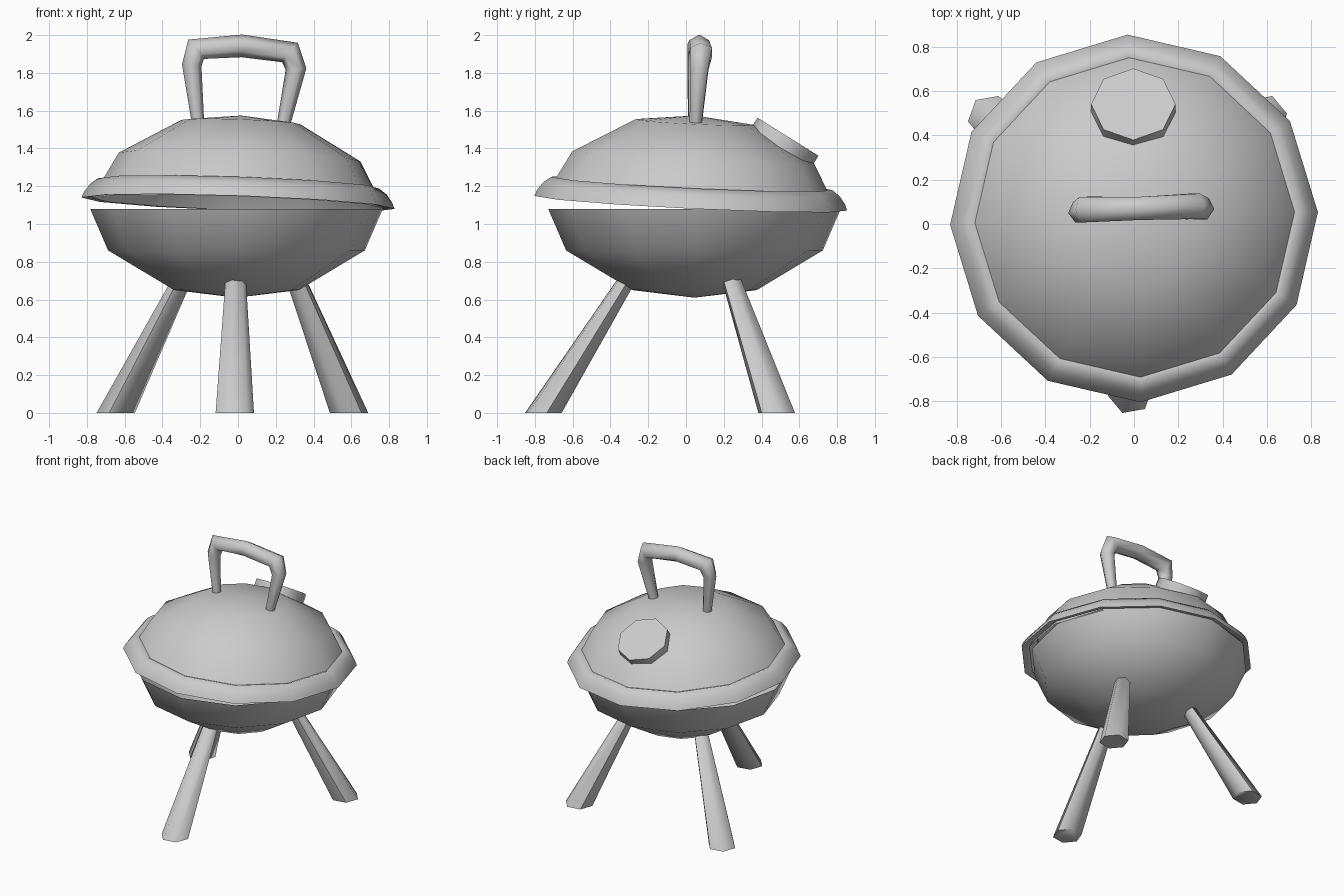
import bpy, bmesh
from math import sin, cos, pi, radians
from mathutils import Vector, Matrix

if "Cube" in bpy.data.objects:
    bpy.data.objects.remove(bpy.data.objects["Cube"])

UP = Vector((0, 0, 1))


def place(origin, normal=UP):
    """Matrix that puts the local z axis along normal at origin."""
    rot = UP.rotation_difference(Vector(normal)).to_matrix().to_4x4()
    return Matrix.Translation(origin) @ rot


def loft(name, rings, sides, matrix, turn=0.0, cap_start=False, cap_end=False):
    """Skin n-sided rings given as (x, y, z, radius); radius 0 makes a pole."""
    bm = bmesh.new()
    loops = []
    for x, y, z, r in rings:
        if r == 0:
            loops.append([bm.verts.new((x, y, z))])
        else:
            loops.append([bm.verts.new((x + r * cos(turn + 2 * pi * i / sides),
                                        y + r * sin(turn + 2 * pi * i / sides), z))
                          for i in range(sides)])
    for a, b in zip(loops, loops[1:]):
        for i in range(sides):
            j = (i + 1) % sides
            if len(b) == 1:
                bm.faces.new((a[i], a[j], b[0]))
            else:
                bm.faces.new((a[i], a[j], b[j], b[i]))
    if cap_start:
        bm.faces.new(loops[0])
    if cap_end:
        bm.faces.new(loops[-1])
    bmesh.ops.recalc_face_normals(bm, faces=bm.faces)
    bm.transform(matrix)
    mesh = bpy.data.meshes.new(name)
    bm.to_mesh(mesh)
    bm.free()
    finish(name, mesh)


def finish(name, mesh):
    mesh.shade_smooth()
    mesh.set_sharp_from_angle(angle=radians(65))
    obj = bpy.data.objects.new(name, mesh)
    bpy.context.collection.objects.link(obj)


def lathe(name, profile, matrix):
    loft(name, [(0, 0, z, r) for r, z in profile], 12, matrix, radians(2))


# Open bowl
lathe("bowl", [(0.775, 1.08), (0.68, 0.86), (0.33, 0.65), (0, 0.61)],
      place((-0.008, 0.045, 0)))

# Slightly tilted lid: dome and flared rim
lid = place((0, 0.025, 1.11), (0.035, 0.048, 1))
lathe("lid_dome", [(0.775, 0), (0.64, 0.245), (0.315, 0.43), (0, 0.465)], lid)
lathe("lid_rim", [(0.715, 0.095), (0.745, 0.105), (0.785, 0.075), (0.815, 0.035),
                  (0.83, 0), (0.80, 0.002), (0.77, 0.02)], lid)

# Round vent on the back of the lid
loft("lid_vent", [(0, 0, -0.10, 0.19), (0, 0, 0, 0.19)], 8,
     place((-0.003, 0.54, 1.462), (0, 0.53, 0.85)), cap_start=True, cap_end=True)

# Three splayed, tapered legs
for name, foot, top in (("front_leg", (-0.017, -0.755), (-0.012, -0.285)),
                        ("back_left_leg", (-0.647, 0.48), (-0.275, 0.225)),
                        ("back_right_leg", (0.588, 0.48), (0.29, 0.225))):
    loft(name, [(*foot, 0, 0.103), (*top, 0.75, 0.052)], 6, Matrix(),
         turn=radians(10), cap_start=True, cap_end=True)

# Bent tube handle
path = [(-0.21, 0.04, 1.52, 0.032), (-0.245, 0.055, 1.84, 0.052),
        (-0.222, 0.065, 1.925, 0.066), (0.02, 0.07, 1.943, 0.060),
        (0.275, 0.08, 1.908, 0.066), (0.307, 0.07, 1.82, 0.055),
        (0.235, 0.05, 1.50, 0.034)]
curve = bpy.data.curves.new("handle_path", 'CURVE')
curve.dimensions = '3D'
curve.bevel_depth = 1.0
curve.bevel_resolution = 1
curve.use_fill_caps = True
spline = curve.splines.new('POLY')
spline.points.add(len(path) - 1)
for p, (x, y, z, r) in zip(spline.points, path):
    p.co = (x, y, z, 1)
    p.radius = r
temp = bpy.data.objects.new("handle_path", curve)
bpy.context.collection.objects.link(temp)
bpy.context.view_layer.update()
evaluated = temp.evaluated_get(bpy.context.evaluated_depsgraph_get())
handle_mesh = bpy.data.meshes.new_from_object(evaluated)
bpy.data.objects.remove(temp)
finish("lid_handle", handle_mesh)
